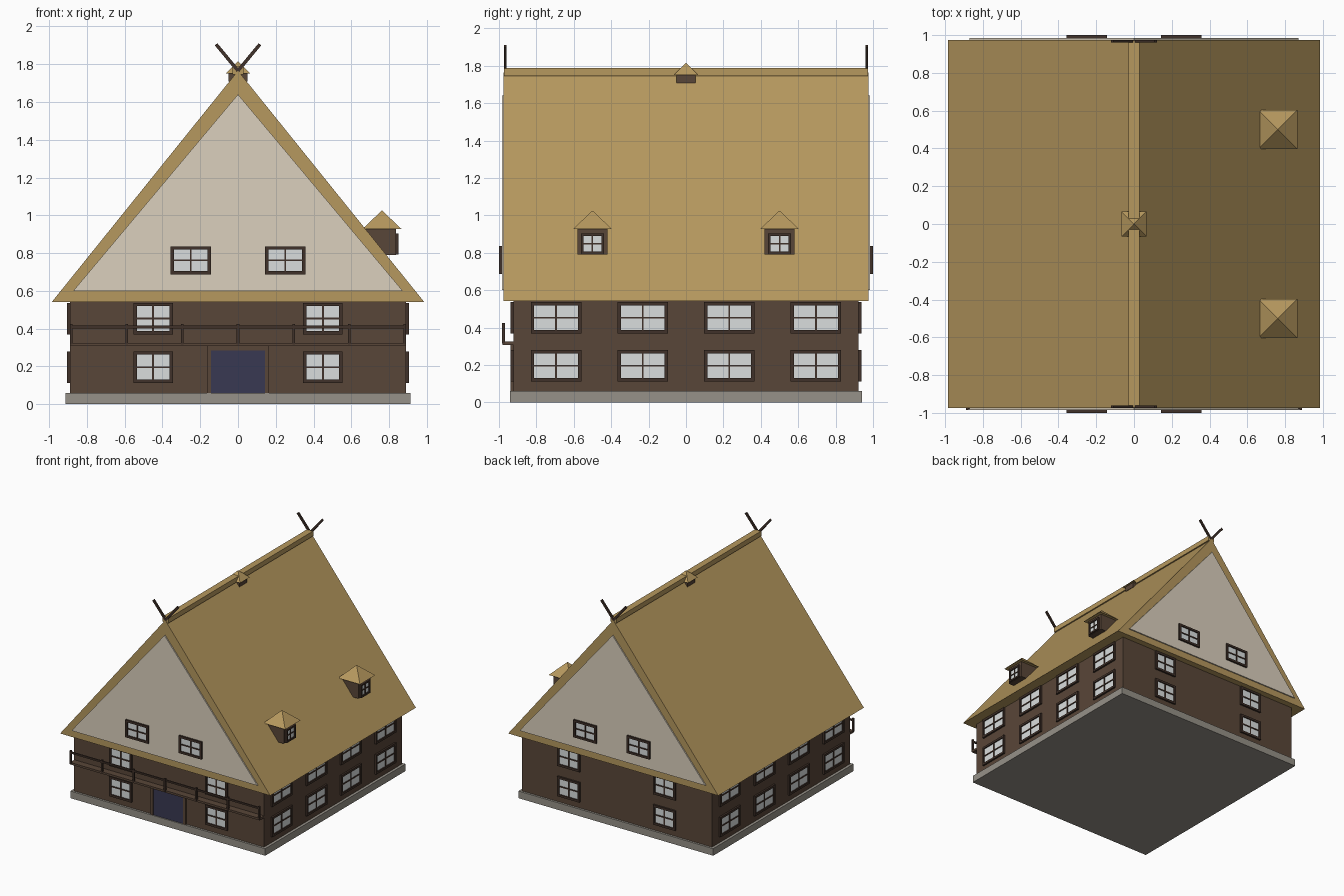
import bpy, bmesh, math
from mathutils import Matrix, Vector

if "Cube" in bpy.data.objects:
    bpy.data.objects.remove(bpy.data.objects["Cube"])


def material(name, r, g, b):
    """Flat colour given as sRGB bytes, stored as linear values."""
    m = bpy.data.materials.new(name)
    lin = [(c / 255 / 12.92) if c < 10 else ((c / 255 + 0.055) / 1.055) ** 2.4 for c in (r, g, b)]
    m.diffuse_color = (*lin, 1)
    m.use_nodes = True
    m.node_tree.nodes["Principled BSDF"].inputs["Base Color"].default_value = m.diffuse_color
    return m


TIMBER = material("timber brown", 89, 70, 56)
FRAME = material("dark frame brown", 64, 49, 41)
STRAW = material("straw", 182, 152, 94)
PLASTER = material("cream plaster", 219, 208, 189)
GLASS = material("pale glass", 218, 222, 222)
STONE = material("grey stone", 150, 145, 136)
DOOR = material("navy door", 57, 56, 82)


def finish(name, bm, *mats):
    bmesh.ops.recalc_face_normals(bm, faces=bm.faces)
    me = bpy.data.meshes.new(name)
    bm.to_mesh(me)
    bm.free()
    for m in mats:
        me.materials.append(m)
    ob = bpy.data.objects.new(name, me)
    bpy.context.collection.objects.link(ob)
    return ob


def add_box(bm, lo, hi, index=0):
    lo, hi = Vector(lo), Vector(hi)
    mat = Matrix.Translation((lo + hi) / 2) @ Matrix.Diagonal((*(hi - lo), 1))
    for v in bmesh.ops.create_cube(bm, size=1, matrix=mat)["verts"]:
        for f in v.link_faces:
            f.material_index = index


def box(name, lo, hi, mat):
    bm = bmesh.new()
    add_box(bm, lo, hi)
    return finish(name, bm, mat)


def prism(name, profile, y0, y1, mat):
    """Extrude an x-z outline along y."""
    bm = bmesh.new()
    face = bm.faces.new([bm.verts.new((x, y0, z)) for x, z in profile])
    out = bmesh.ops.extrude_face_region(bm, geom=[face])["geom"]
    bmesh.ops.translate(bm, vec=(0, y1 - y0, 0), verts=[g for g in out if isinstance(g, bmesh.types.BMVert)])
    return finish(name, bm, mat)


def pyramid(name, x, y, z, half, height, mat):
    bm = bmesh.new()
    bmesh.ops.create_cone(bm, cap_ends=True, segments=4, radius1=half * math.sqrt(2), radius2=0, depth=height,
                          matrix=Matrix.Translation((x, y, z + height / 2)) @ Matrix.Rotation(math.pi / 4, 4, 'Z'))
    bmesh.ops.remove_doubles(bm, verts=bm.verts, dist=1e-5)
    return finish(name, bm, mat)


def window(name, loc, angle, w, h, edge=0.018, bar=0.01, depth=0.015):
    """Cross-barred window facing -y before being turned by angle about z."""
    bm = bmesh.new()
    a, b = w / 2, h / 2
    for s in (-1, 1):
        x0, x1 = sorted((s * a, s * (a - edge)))
        add_box(bm, (x0, -depth, -b), (x1, 0.005, b))
        z0, z1 = sorted((s * b, s * (b - edge)))
        add_box(bm, (-a + edge, -depth, z0), (a - edge, 0.005, z1))
    add_box(bm, (-bar / 2, -depth * 0.7, -b + edge), (bar / 2, 0, b - edge))
    add_box(bm, (-a + edge, -depth * 0.7, -bar / 2), (a - edge, 0, bar / 2))
    add_box(bm, (-a + edge, -0.005, -b + edge), (a - edge, 0.003, b - edge), 1)
    bm.transform(Matrix.Translation(loc) @ Matrix.Rotation(angle, 4, 'Z'))
    return finish(name, bm, FRAME, GLASS)


# Foundation and timber walls
box("foundation", (-0.913, -0.94, 0), (0.913, 0.94, 0.06), STONE)
box("walls", (-0.89, -0.922, 0.06), (0.89, 0.922, 0.55), TIMBER)

# Thatched roof and ridge cap
prism("roof", [(-0.985, 0.542), (0.985, 0.542), (0, 1.765)], -0.975, 0.975, STRAW)
box("ridge_cap", (-0.028, -0.972, 1.745), (0.028, 0.972, 1.787), STRAW)

for s, side in ((-1, "front"), (1, "back")):
    turn = 0 if s < 0 else math.pi
    # Plaster gable and its windows
    prism(side + "_gable", [(-0.872, 0.6), (0.872, 0.6), (0, 1.64)], s * 0.965, s * 0.985, PLASTER)
    for x in (-0.25, 0.25):
        window(side + "_gable_window", (x, s * 0.985, 0.762), turn, 0.214, 0.148)
    # Two storeys of end-wall windows
    for x in (-0.449, 0.449):
        for z in (0.196, 0.453):
            window(side + "_window", (x, s * 0.922, z), turn, 0.208, 0.168)
    # Crossed gable boards
    for d in (-1, 1):
        p, q = Vector((0, 1.765)), Vector((d * 0.116, 1.905))
        n = Vector((-(q - p).y, (q - p).x)).normalized() * 0.009
        prism(side + "_crossed_board", [tuple(p - n), tuple(q - n), tuple(q + n), tuple(p + n)],
              s * 0.96, s * 0.974, FRAME)

# Two storeys of long-wall windows
for s, side in ((-1, "left"), (1, "right")):
    for y in (-0.695, -0.231, 0.231, 0.695):
        for z in (0.196, 0.453):
            window(side + "_window", (s * 0.89, y, z), s * math.pi / 2, 0.27, 0.168)

# Door and its surround
box("door", (-0.142, -0.931, 0.06), (0.142, -0.92, 0.285), DOOR)
bm = bmesh.new()
for s in (-1, 1):
    x0, x1 = sorted((s * 0.142, s * 0.163))
    add_box(bm, (x0, -0.938, 0.06), (x1, -0.92, 0.308))
add_box(bm, (-0.142, -0.938, 0.285), (0.142, -0.92, 0.308))
finish("door_surround", bm, TIMBER)

# Balcony floor, rail and posts
box("balcony_floor", (-0.89, -0.98, 0.308), (0.89, -0.92, 0.325), TIMBER)
bm = bmesh.new()
add_box(bm, (-0.89, -0.982, 0.402), (0.89, -0.97, 0.416))
for i in range(-3, 4):
    add_box(bm, (i * 0.2945 - 0.007, -0.985, 0.315), (i * 0.2945 + 0.007, -0.968, 0.426))
finish("balcony_railing", bm, FRAME)

# Dormers on the right slope
for y in (-0.5, 0.5):
    box("dormer", (0.66, y - 0.079, 0.79), (0.835, y + 0.079, 0.93), TIMBER)
    pyramid("dormer_roof", 0.762, y, 0.928, 0.103, 0.098, STRAW)
    window("dormer_window", (0.835, y, 0.848), math.pi / 2, 0.122, 0.112, 0.014, 0.008)

# Small ridge turret
box("ridge_turret", (-0.05, -0.05, 1.708), (0.05, 0.05, 1.755), TIMBER)
pyramid("ridge_turret_roof", 0, 0, 1.75, 0.066, 0.066, STRAW)
